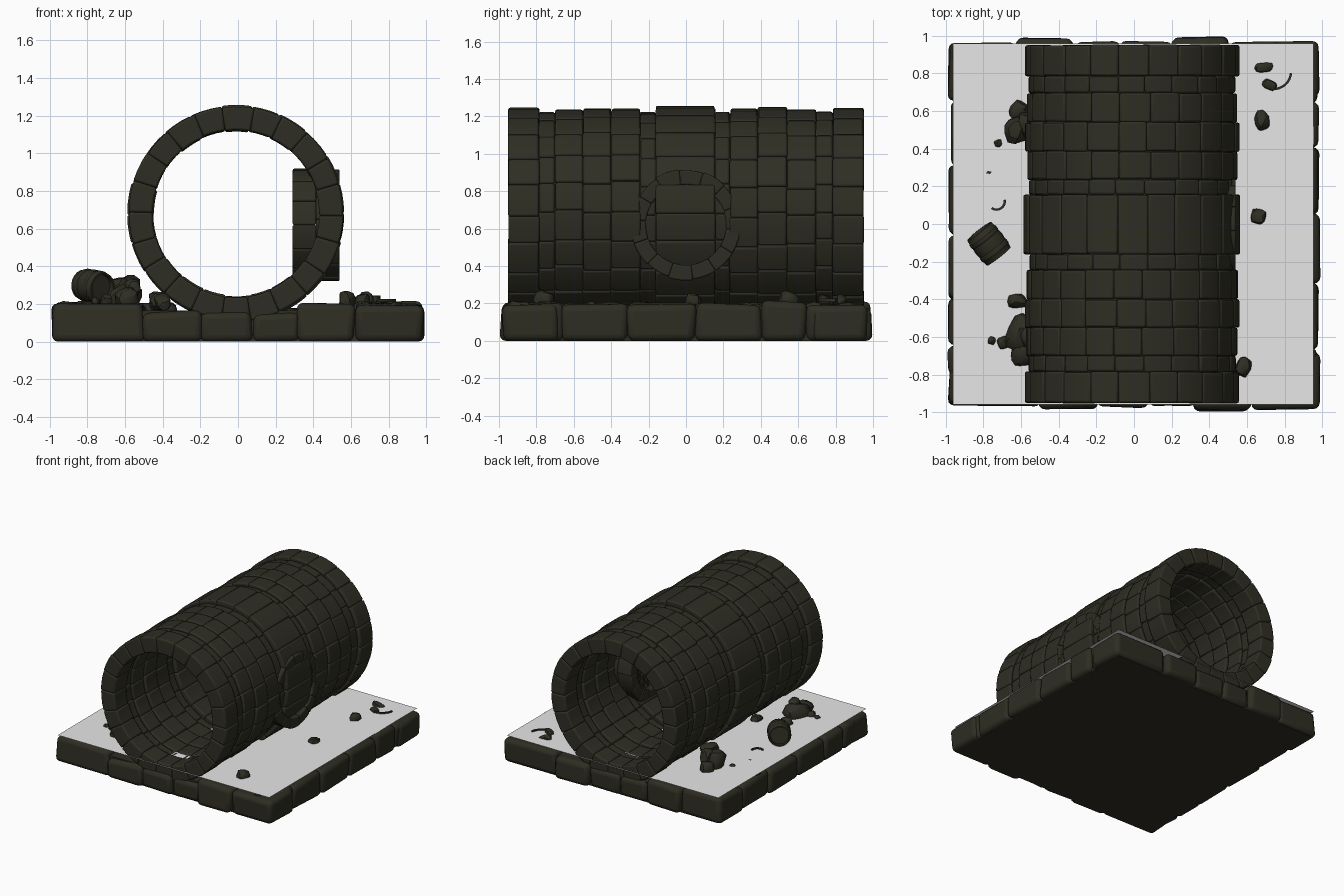
import bpy, bmesh, math, random
from mathutils import Matrix, Vector, Euler

if "Cube" in bpy.data.objects:
    bpy.data.objects.remove(bpy.data.objects["Cube"])
random.seed(7)
rnd = lambda a: random.uniform(-a, a)

def material(name, rgb):
    m = bpy.data.materials.new(name)
    m.diffuse_color = (*rgb, 1)
    m.use_nodes = True
    m.node_tree.nodes["Principled BSDF"].inputs["Base Color"].default_value = m.diffuse_color
    return m

STONE = material("dark mossy stone", (0.028, 0.027, 0.017))
WATER = material("pale water", (0.8, 0.8, 0.8))

def finish(bm, name, mat, bevel=0, segments=2, angle=40, matrix=None):
    bmesh.ops.recalc_face_normals(bm, faces=bm.faces[:])
    me = bpy.data.meshes.new(name)
    bm.to_mesh(me)
    bm.free()
    me.materials.append(mat)
    ob = bpy.data.objects.new(name, me)
    bpy.context.collection.objects.link(ob)
    if matrix:
        ob.matrix_world = matrix
    if bevel:
        b = ob.modifiers.new("worn edges", 'BEVEL')
        b.width, b.segments = bevel, segments
        b.limit_method, b.angle_limit = 'ANGLE', math.radians(40)
    bpy.ops.object.select_all(action='DESELECT')
    ob.select_set(True)
    bpy.context.view_layer.objects.active = ob
    bpy.ops.object.shade_smooth_by_angle(angle=math.radians(angle))
    return ob

def arc_stone(bm, r0, r1, y0, y1, a0, a1, steps=3):
    """Curved block around the y axis."""
    loops = []
    for i in range(steps + 1):
        a = a0 + (a1 - a0) * i / steps
        c, s = math.cos(a), math.sin(a)
        loops.append([bm.verts.new((r * c, y, r * s))
                      for r, y in ((r0, y0), (r1, y0), (r1, y1), (r0, y1))])
    for p, q in zip(loops, loops[1:]):
        for k in range(4):
            j = (k + 1) % 4
            bm.faces.new((p[k], p[j], q[j], q[k]))
    bm.faces.new(loops[0])
    bm.faces.new(loops[-1][::-1])

def box(bm, x0, x1, y0, y1, z0, z1, jitter=0, rot=None):
    vs = bmesh.ops.create_cube(bm, size=1)['verts']
    for v in vs:
        p = Vector((x0 + (v.co.x + .5) * (x1 - x0), y0 + (v.co.y + .5) * (y1 - y0),
                    z0 + (v.co.z + .5) * (z1 - z0)))
        p += Vector((rnd(jitter), rnd(jitter), rnd(jitter) if v.co.z > 0 else 0))
        v.co = rot @ p if rot else p

def rock(bm, x, y, z, sx, sy, sz):
    m = Matrix.Translation((x, y, z)) @ Euler((rnd(.4), rnd(.4), rnd(.5))).to_matrix().to_4x4()
    for v in bmesh.ops.create_icosphere(bm, subdivisions=2, radius=1)['verts']:
        d = v.co * (1 + rnd(.14))
        v.co = m @ Vector((max(-.8, min(.8, d.x)) * sx * 1.2,
                           max(-.8, min(.8, d.y)) * sy * 1.2,
                           max(-.75, min(.75, d.z)) * sz * 1.3))

# Tunnel: rings of curved stones, some raised and some recessed
CENTRE = Matrix.Translation((-0.01, 0, 0.68))
rings = [(-.95, -.785, .57), (-.785, -.70, .548), (-.70, -.55, .56), (-.55, -.40, .568),
         (-.40, -.245, .56), (-.245, -.16, .545), (-.16, .155, .575), (.155, .235, .545),
         (.235, .385, .56), (.385, .54, .568), (.54, .695, .56), (.695, .785, .548),
         (.785, .95, .57)]
bm = bmesh.new()
COUNT = 22
for y0, y1, r in rings:
    shift = rnd(.03)
    edges = [2 * math.pi * i / COUNT + shift + rnd(.02) for i in range(COUNT)]
    edges.append(edges[0] + 2 * math.pi)
    for a0, a1 in zip(edges, edges[1:]):
        arc_stone(bm, 1.012 - r + rnd(.004), r + rnd(.004), y0 + rnd(.003), y1 + rnd(.003), a0, a1)
finish(bm, "tunnel_stones", STONE, .011, 2, matrix=CENTRE)
bm = bmesh.new()
arc_stone(bm, .475, .535, -.93, .93, 0, 2 * math.pi, 64)
finish(bm, "tunnel_mortar", STONE, matrix=CENTRE)

# Side outlet: round stone collar through the right wall, with a grate
OUTLET = Matrix.Translation((.415, 0, .62)) @ Matrix.Rotation(-math.pi / 2, 4, 'Z')
bm = bmesh.new()
for i in range(14):
    a = 2 * math.pi * i / 14
    arc_stone(bm, .205, .297 + rnd(.004), -.125, 0, a, a + 2 * math.pi / 14)
    arc_stone(bm, .215, .295 + rnd(.004), 0, .125, a + .1, a + .1 + 2 * math.pi / 14)
finish(bm, "outlet_collar", STONE, .008, 2, matrix=OUTLET)
bm = bmesh.new()
for k in range(-3, 4):
    h = math.sqrt(.21 ** 2 - (k * .055) ** 2)
    t = k * .055
    box(bm, .345, .365, t - .009, t + .009, .62 - h, .62 + h)
    box(bm, .350, .360, -h, h, .62 + t - .009, .62 + t + .009)
finish(bm, "outlet_grate", STONE)
bm = bmesh.new()
bmesh.ops.create_circle(bm, cap_ends=True, segments=32, radius=.207,
                        matrix=Matrix.Translation((.40, 0, .62)) @ Matrix.Rotation(-math.pi / 2, 4, 'Y'))
finish(bm, "outlet_backing", WATER)

# Base: slab with a rim of worn blocks
bm = bmesh.new()
box(bm, -.94, .94, -.94, .94, 0, .165)
finish(bm, "base_slab", STONE)
bm = bmesh.new()
long_cuts = [-.98, -.5, -.2, .07, .32, .62, .98]
side_cuts = [-.80, -.66, -.31, .05, .40, .64, .80]
for side in range(4):
    rot = Matrix.Rotation(side * math.pi / 2, 3, 'Z')
    ends = side % 2 == 0
    cuts = long_cuts if ends else side_cuts
    for a, b in zip(cuts, cuts[1:]):
        low = ends and abs((a + b) / 2) < .4      # lower where the tunnel rests
        box(bm, a, b, -.975 + rnd(.015), -.68, 0, (.165 if low else .2) + rnd(.01), .012, rot)
finish(bm, "base_rim_blocks", STONE, .035, 3, 50)

# Water sheet
bm = bmesh.new()
bmesh.ops.create_grid(bm, x_segments=1, y_segments=1, size=.957)
finish(bm, "water_sheet", WATER, matrix=Matrix.Translation((-.005, 0, .217)))

# Rubble standing above the water
bm = bmesh.new()
for r in [(-.62, .50, .24, .06, .07, .10), (-.61, .60, .23, .05, .05, .05), (-.57, .53, .28, .05, .06, .07),
          (-.60, -.58, .23, .07, .10, .07), (-.59, -.69, .22, .06, .06, .06), (-.56, -.60, .29, .04, .05, .04),
          (-.62, -.41, .22, .05, .035, .04), (-.695, -.63, .22, .03, .03, .03), (-.755, -.62, .215, .02, .02, .02),
          (-.72, .43, .21, .02, .02, .02), (.69, .83, .215, .05, .025, .025), (.72, .74, .215, .04, .025, .03),
          (.68, .55, .22, .04, .05, .04), (.66, .04, .215, .04, .04, .035), (.58, -.76, .22, .04, .05, .045),
          (-.42, .3, .215, .05, .07, .05), (-.40, -.35, .21, .04, .06, .035)]:
    rock(bm, *r)
# Rubble lying under the water
for i in range(36):
    s = random.uniform(.03, .06)
    rock(bm, random.choice((-1, 1)) * random.uniform(.55, .88), rnd(.88), .165, s * 1.4, s * 1.4, .035)
finish(bm, "rubble", STONE, angle=35)

# Curved broken hoops poking out of the water
def hoop(name, x, y, r, a0, a1):
    b = bmesh.new()
    arc_stone(b, r - .012, r, -.008, .012, a0, a1, 8)
    finish(b, name, STONE, matrix=Matrix.Translation((x, y, .216)) @ Matrix.Rotation(math.pi / 2, 4, 'X'))
hoop("hoop_right", .74, .81, .10, .1, 1.5)
hoop("hoop_left", -.73, .12, .05, -.2, 2.2)

# Barrel lying beside the tunnel: bulged lathe with two hoops
bm = bmesh.new()
N = 20
profile = [(0, -.06), (.068, -.06), (.07, -.085), (.08, -.085), (.084, -.06), (.088, -.055), (.088, -.035),
           (.085, -.03), (.089, 0), (.085, .03), (.088, .035), (.088, .055), (.084, .06), (.08, .085),
           (.07, .085), (.068, .06), (0, .06)]
rows = [[bm.verts.new((r * math.cos(2 * math.pi * i / N), h, r * math.sin(2 * math.pi * i / N)))
         for i in range(N)] for r, h in profile]
for p, q in zip(rows, rows[1:]):
    for i in range(N):
        j = (i + 1) % N
        bm.faces.new((p[i], p[j], q[j], q[i]))
bmesh.ops.remove_doubles(bm, verts=bm.verts[:], dist=1e-5)
finish(bm, "barrel", STONE, angle=30, matrix=Matrix.Translation((-.77, -.105, .295))
       @ Euler((.1, 0, math.radians(38))).to_matrix().to_4x4())
